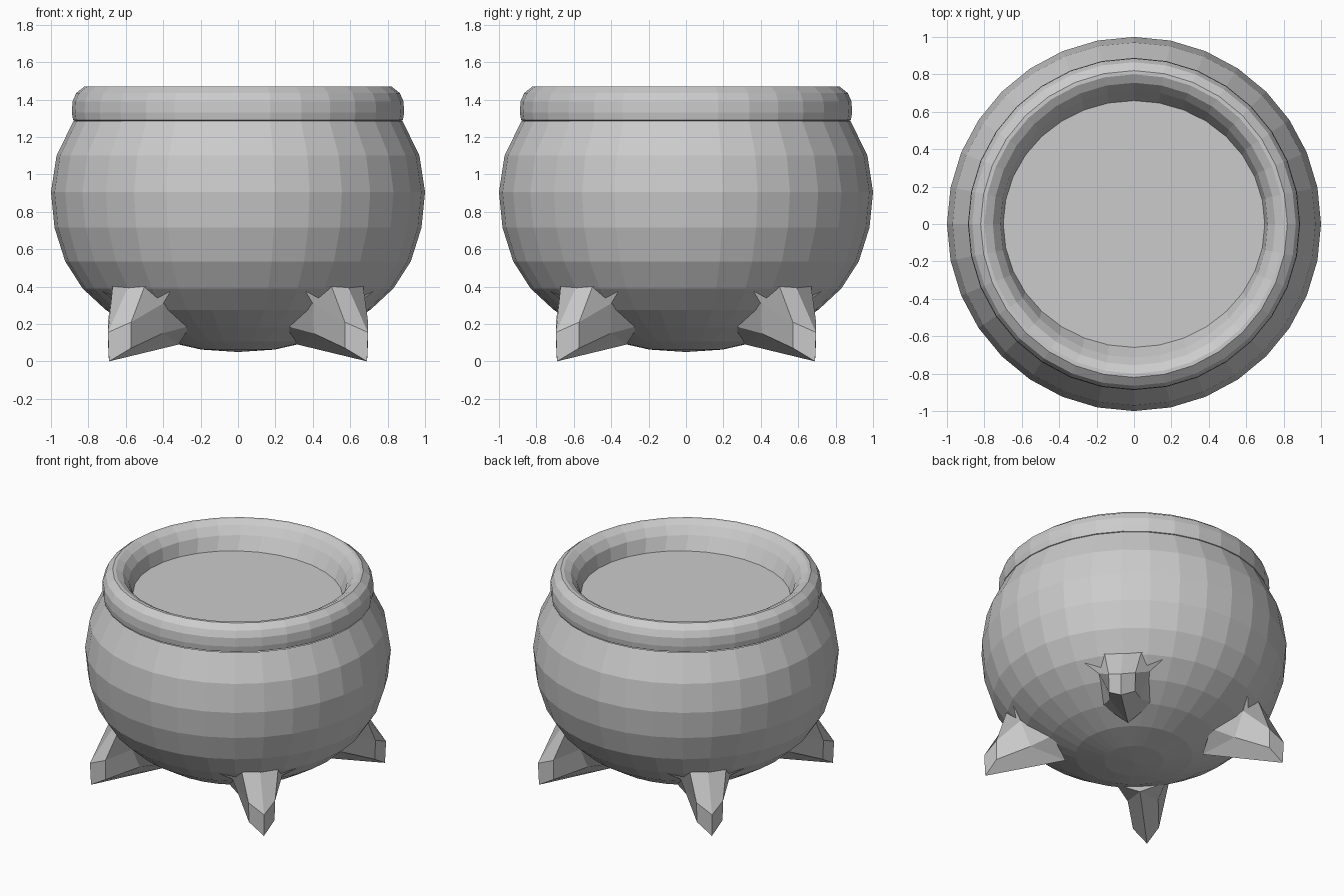
import bpy, bmesh, math

if "Cube" in bpy.data.objects:
    bpy.data.objects.remove(bpy.data.objects["Cube"])

SIDES = 32


def finish(name, bm, fix_normals=True):
    if fix_normals:
        bmesh.ops.recalc_face_normals(bm, faces=bm.faces)
    mesh = bpy.data.meshes.new(name)
    bm.to_mesh(mesh)
    bm.free()
    ob = bpy.data.objects.new(name, mesh)
    bpy.context.collection.objects.link(ob)
    return ob


def revolve(name, profile):
    """Profile entries are (x radius, y radius, z)."""
    bm = bmesh.new()
    rings = []
    for rx, ry, z in profile:
        if rx == 0:
            rings.append([bm.verts.new((0, 0, z))] * SIDES)
        else:
            angles = [2 * math.pi * i / SIDES for i in range(SIDES)]
            rings.append([bm.verts.new((rx * math.cos(a), ry * math.sin(a), z)) for a in angles])
    for lo, hi in zip(rings, rings[1:]):
        for i in range(SIDES):
            j = (i + 1) % SIDES
            corners = list(dict.fromkeys([lo[i], lo[j], hi[j], hi[i]]))
            bm.faces.new(corners)
    return finish(name, bm, False)


# Round pot body with a flattened underside
body = [(0, .05), (.195, .063), (.383, .105), (.556, .18), (.707, .275), (.831, .39),
        (.924, .535), (.981, .715), (1, .905), (.97, 1.10), (.88, 1.285)]
revolve("pot_body", [(r, r, z) for r, z in body])

# Thick rolled rim, running down the inner wall to the contents
rim = [(.87, 1.285), (.882, 1.29), (.888, 1.33), (.885, 1.39), (.865, 1.435), (.82, 1.47), (.80, 1.47),
       (.755, 1.445), (.715, 1.39)]
revolve("rim", [(r, r, z) for r, z in rim] + [(.695, .645, 1.27)])

# Flat surface of the contents
revolve("liquid_surface", [(.71, .66, 1.295), (0, 0, 1.295)])


# Clawed foot: u is outward, v is sideways; each side point is mirrored
MID = {"top": (.83, .40), "ridge": (.983, .155), "tip": (.976, 0), "heel": (.45, .09), "core": (.60, .35)}
SIDE = {"T": (.827, .12, .40), "S": (.896, .088, .21), "B": (.896, .085, .07),
        "W1": (.778, .28, .39), "W2": (.73, .165, .31), "W3": (.67, .10, .15), "W4": (.52, .16, .19)}
FACES = ["top T S ridge", "ridge S B tip", "T W1 W2 S", "S W2 W3 B", "B W3 heel tip", "W2 W4 W3",
         "W3 W4 heel", "top core T", "T core W1", "W1 core W2", "W2 core W4", "W4 core heel"]


def foot(name, angle):
    c, s = math.cos(angle), math.sin(angle)
    bm = bmesh.new()

    def point(u, v, z):
        return bm.verts.new((u * c - v * s, u * s + v * c, z))

    mid = {k: point(u, 0, z) for k, (u, z) in MID.items()}
    for sign in (1, -1):
        pts = dict(mid)
        pts.update({k: point(u, sign * v, z) for k, (u, v, z) in SIDE.items()})
        for f in FACES:
            bm.faces.new([pts[k] for k in f.split()][::sign])
    finish(name, bm)


for i, name in enumerate(["back_right_foot", "back_left_foot", "front_left_foot", "front_right_foot"]):
    foot(name, math.radians(45 + 90 * i))
